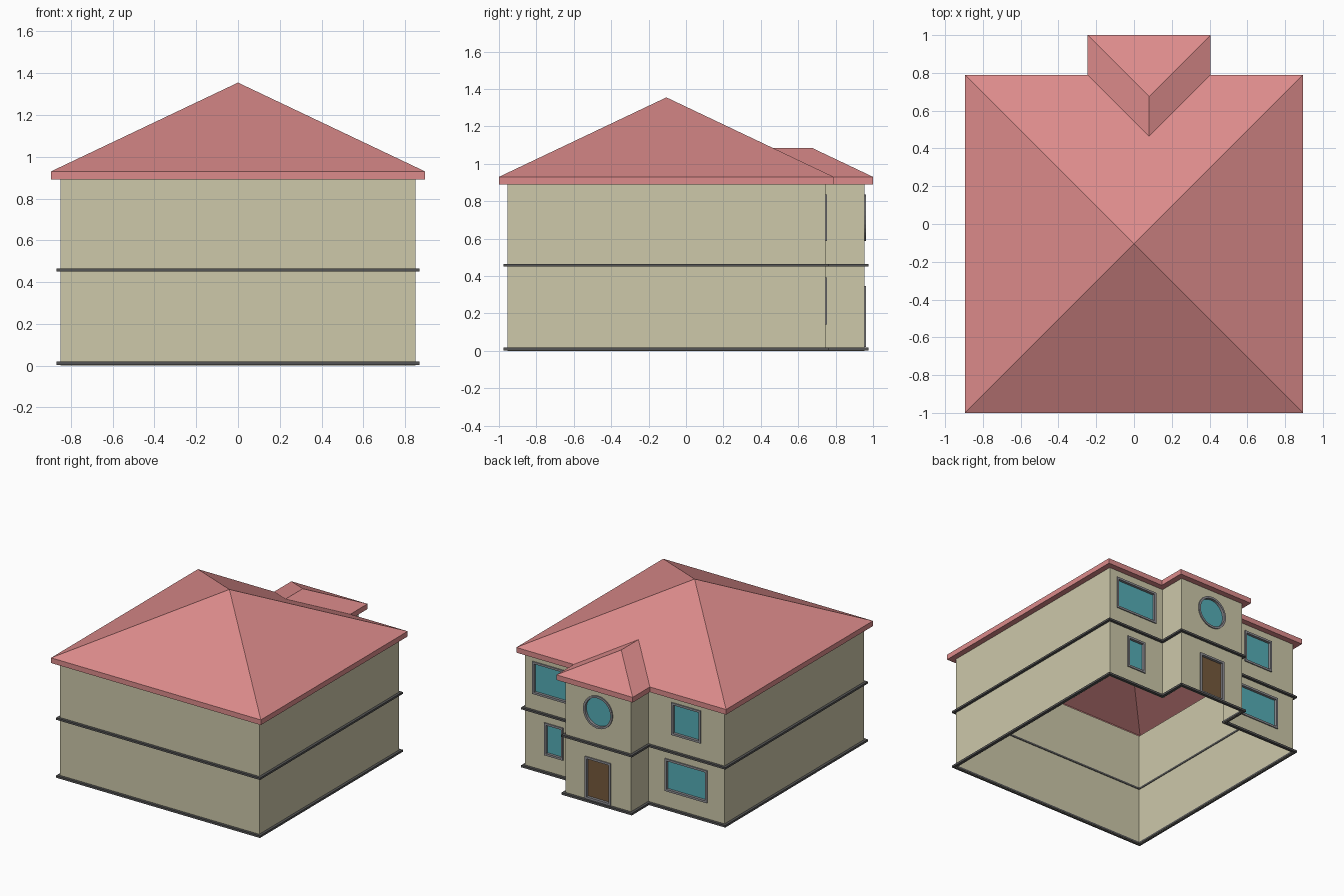
import bpy, bmesh, math

if "Cube" in bpy.data.objects:
    bpy.data.objects.remove(bpy.data.objects["Cube"])


def material(name, rgb):
    m = bpy.data.materials.new(name)
    m.diffuse_color = (*rgb, 1)
    m.use_nodes = True
    m.node_tree.nodes["Principled BSDF"].inputs["Base Color"].default_value = m.diffuse_color
    return m


WALL = material("plaster", (0.61, 0.58, 0.40))
ROOF = material("roof_red", (0.72, 0.26, 0.26))
GLASS = material("glass", (0.09, 0.42, 0.47))
WOOD = material("wood", (0.18, 0.10, 0.045))
TRIM = material("dark_trim", (0.09, 0.09, 0.09))
FRAME = material("frame_grey", (0.27, 0.27, 0.29))


def finish(bm, name, mat, recalc=True):
    if recalc:
        bmesh.ops.recalc_face_normals(bm, faces=bm.faces)
    me = bpy.data.meshes.new(name)
    bm.to_mesh(me)
    bm.free()
    me.materials.append(mat)
    ob = bpy.data.objects.new(name, me)
    bpy.context.collection.objects.link(ob)
    return ob


def footprint(d):
    """House outline, counter-clockwise, pushed outwards by d."""
    w, yf, yb, yp = 0.85 + d, -0.955 - d, 0.745 + d, 0.955 + d
    return [(-w, yf), (w, yf), (w, yb), (0.36 + d, yb), (0.36 + d, yp),
            (-0.20 - d, yp), (-0.20 - d, yb), (-w, yb)]


def ring(bm, pts, z):
    return [bm.verts.new((x, y, z)) for x, y in pts]


def bridge(bm, a, b):
    n = len(a)
    for i in range(n):
        j = (i + 1) % n
        bm.faces.new((a[i], a[j], b[j], b[i]))


def outline(cx, cz, w, h, n):
    """Rectangle (n = 4) or ellipse as x, z points."""
    k = math.sqrt(2) if n == 4 else 1
    return [(cx + k * w / 2 * math.cos(math.tau * (i + 0.5) / n),
             cz + k * h / 2 * math.sin(math.tau * (i + 0.5) / n)) for i in range(n)]


# name, wall y, centre x, centre z, width, height, sides, panel material
OPENINGS = [
    ("upper_left_window", 0.745, -0.525, 0.712, 0.25, 0.25, 4, GLASS),
    ("lower_left_window", 0.745, -0.525, 0.266, 0.36, 0.25, 4, GLASS),
    ("upper_right_window", 0.745, 0.605, 0.712, 0.36, 0.25, 4, GLASS),
    ("lower_right_window", 0.745, 0.605, 0.266, 0.16, 0.25, 4, GLASS),
    ("round_window", 0.955, 0.08, 0.712, 0.25, 0.25, 32, GLASS),
    ("door", 0.955, 0.08, 0.183, 0.22, 0.325, 4, WOOD),
]
T = 0.016  # frame width

# Walls: plain quads, with holes where a back wall has openings
TOP = 0.89
bm = bmesh.new()
pts = footprint(0)
for i, (x0, y0) in enumerate(pts):
    x1, y1 = pts[(i + 1) % 8]
    loops = [[(x0, y0, 0), (x1, y1, 0), (x1, y1, TOP), (x0, y0, TOP)]]
    for _, y, cx, cz, w, h, n, _ in OPENINGS:
        if y0 == y1 == y and x1 < cx < x0:
            loops.append([(x, y, z) for x, z in outline(cx, cz, w - T, h - T, n)])
    made = [[bm.verts.new(p) for p in lp] for lp in loops]
    if len(made) == 1:
        bm.faces.new(made[0])
    else:
        edges = [bm.edges.new((lp[k - 1], lp[k])) for lp in made for k in range(len(lp))]
        bmesh.ops.triangle_fill(bm, use_beauty=True, edges=edges, normal=(0, 1, 0))
bmesh.ops.remove_doubles(bm, verts=bm.verts, dist=1e-5)
finish(bm, "walls", WALL)

# Window and door frames with recessed panels
for name, y, cx, cz, w, h, n, mat in OPENINGS:
    outer, inner = outline(cx, cz, w, h, n), outline(cx, cz, w - 2 * T, h - 2 * T, n)
    bm = bmesh.new()
    loops = [[bm.verts.new((x, yy, z)) for x, z in o] for o, yy in
             ((outer, y - 0.014), (outer, y + 0.008), (inner, y + 0.008), (inner, y - 0.014))]
    for k in range(4):
        bridge(bm, loops[k], loops[(k + 1) % 4])
    finish(bm, name + "_frame", FRAME)
    bm = bmesh.new()
    bm.faces.new([bm.verts.new((x, y - 0.012, z)) for x, z in reversed(inner)])
    finish(bm, name + "_panel", mat, recalc=False)

# Base and middle mouldings around the house
for name, z0, z1 in (("base_moulding", 0.003, 0.019), ("middle_moulding", 0.45, 0.465)):
    bm = bmesh.new()
    loops = [ring(bm, footprint(d), z) for d, z in
             ((0.02, z0), (0.02, z1), (-0.004, z1), (-0.004, z0))]
    for k in range(4):
        bridge(bm, loops[k], loops[(k + 1) % 4])
    finish(bm, name, TRIM)

# Hipped roof with the porch hip, fascia and soffit
bm = bmesh.new()
a, b, c, d, e, f, g, h = eave = ring(bm, footprint(0.045), 0.93)
apex = bm.verts.new((0, -0.105, 1.355))
r1 = bm.verts.new((0.08, 0.675, 1.0843))
r2 = bm.verts.new((0.08, 0.465, 1.0843))
for face in ((a, b, apex), (b, c, apex), (h, a, apex), (c, d, r2, apex),
             (r2, g, h, apex), (d, e, r1, r2), (e, f, r1), (f, g, r2, r1)):
    bm.faces.new(face)
low = ring(bm, footprint(0.045), TOP)
bridge(bm, low, eave)
bridge(bm, ring(bm, footprint(0), TOP), low)
finish(bm, "roof", ROOF)
